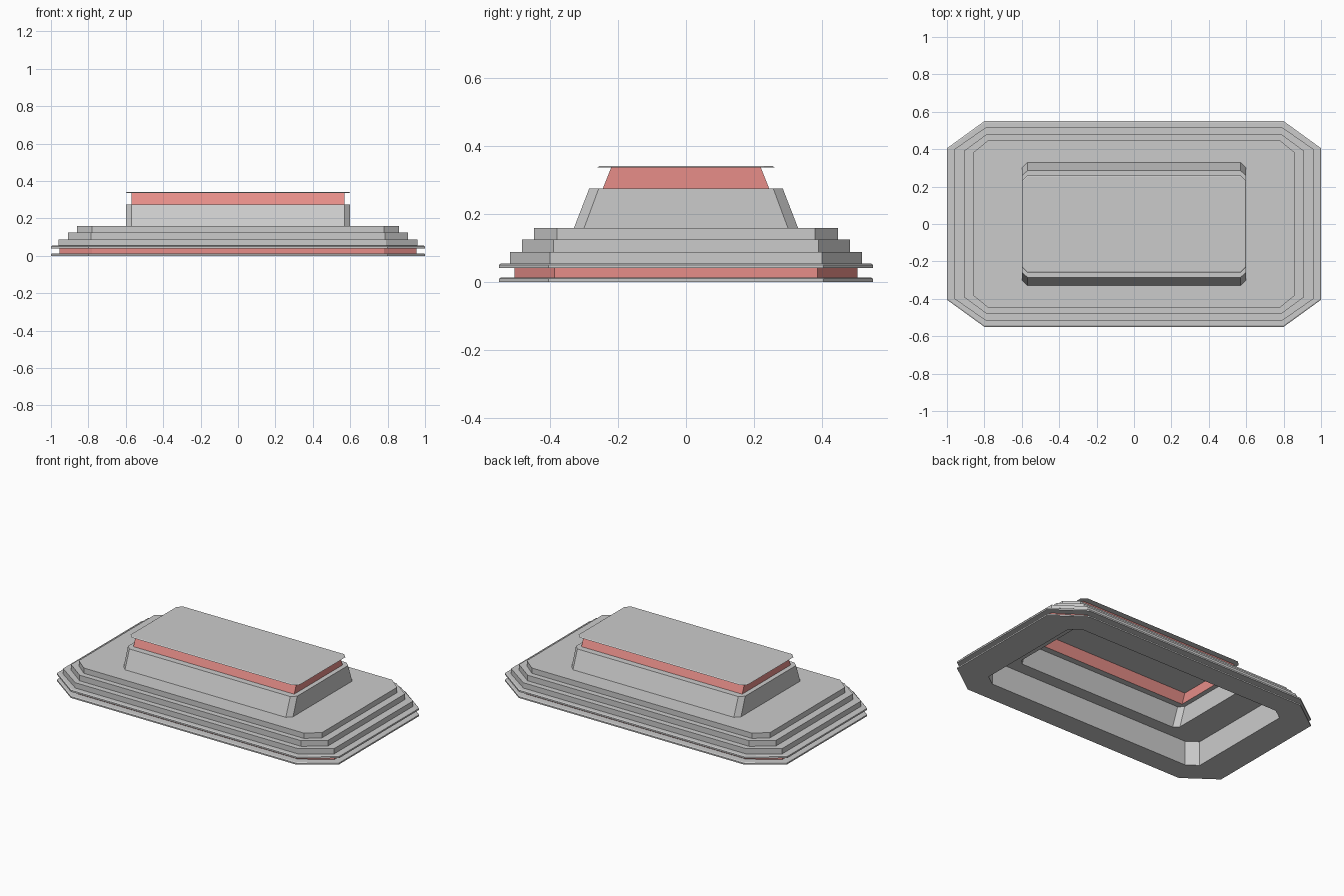
import bpy, bmesh

if "Cube" in bpy.data.objects:
    bpy.data.objects.remove(bpy.data.objects["Cube"])


def octagon(x, y, x_flat, y_flat, z):
    """Chamfered rectangle, counter-clockwise from the right side."""
    return [(x, -y_flat, z), (x, y_flat, z), (x_flat, y, z), (-x_flat, y, z),
            (-x, y_flat, z), (-x, -y_flat, z), (-x_flat, -y, z), (x_flat, -y, z)]


def rectangle(x, y, z):
    return [(x, -y, z), (x, y, z), (-x, y, z), (-x, -y, z)]


def loft(name, sections, material=None, cap_bottom=False, cap_top=False):
    """Join successive outlines with flat faces."""
    bm = bmesh.new()
    rings = [[bm.verts.new(p) for p in s] for s in sections]
    for a, b in zip(rings, rings[1:]):
        n = len(a)
        for i in range(n):
            j = (i + 1) % n
            bm.faces.new((a[i], a[j], b[j], b[i]))
    if cap_bottom:
        bm.faces.new(rings[0][::-1])
    if cap_top:
        bm.faces.new(rings[-1])
    mesh = bpy.data.meshes.new(name)
    bm.to_mesh(mesh)
    bm.free()
    obj = bpy.data.objects.new(name, mesh)
    bpy.context.collection.objects.link(obj)
    if material:
        mesh.materials.append(material)
    return obj


red = bpy.data.materials.new("red_band")
red.diffuse_color = (0.8, 0.27, 0.25, 1)
red.use_nodes = True
red.node_tree.nodes["Principled BSDF"].inputs["Base Color"].default_value = red.diffuse_color

# Outlines: half width, half depth, flat half width, flat half depth
FLANGE = (1.0, 0.55, 0.80, 0.405)
FLANGE_EDGE = (0.994, 0.544, 0.797, 0.402)
BAND = (0.955, 0.505, 0.78, 0.387)
HOLE = (0.80, 0.41, 0.73, 0.36)
TIERS = [(0.96, 0.518, 0.79, 0.40),
         (0.91, 0.482, 0.785, 0.39),
         (0.862, 0.447, 0.78, 0.38)]
LEVELS = [0.054, 0.088, 0.124, 0.158]

# Bottom flange with the open middle
loft("lower_flange", [octagon(*HOLE, 0.158), octagon(*HOLE, 0.0),
                      octagon(*FLANGE, 0.0), octagon(*FLANGE, 0.009),
                      octagon(*FLANGE_EDGE, 0.013), octagon(*BAND, 0.013)])

# Recessed coloured band between the flanges
loft("lower_band", [octagon(*BAND, 0.013), octagon(*BAND, 0.04)], red)

# Upper flange and the three steps, up to the foot of the raised block
steps = [octagon(*BAND, 0.04), octagon(*FLANGE, 0.04),
         octagon(*FLANGE, 0.05), octagon(*FLANGE_EDGE, 0.054)]
for tier, low, high in zip(TIERS, LEVELS, LEVELS[1:]):
    steps += [octagon(*tier, low), octagon(*tier, high)]
steps.append(octagon(0.6, 0.33, 0.57, 0.30, 0.158))
loft("stepped_base", steps)

# Raised block with sloping long sides and a ledge around its top
loft("raised_block", [octagon(0.6, 0.33, 0.57, 0.30, 0.158),
                      octagon(0.6, 0.285, 0.57, 0.257, 0.274),
                      octagon(0.57, 0.245, 0.569, 0.244, 0.274)])

# Coloured neck under the lid
loft("upper_band", [rectangle(0.57, 0.245, 0.274),
                    rectangle(0.57, 0.22, 0.337)], red)

# Thin overhanging lid
loft("lid", [octagon(0.6, 0.26, 0.57, 0.23, 0.337),
             octagon(0.594, 0.254, 0.567, 0.227, 0.341)],
     cap_bottom=True, cap_top=True)
